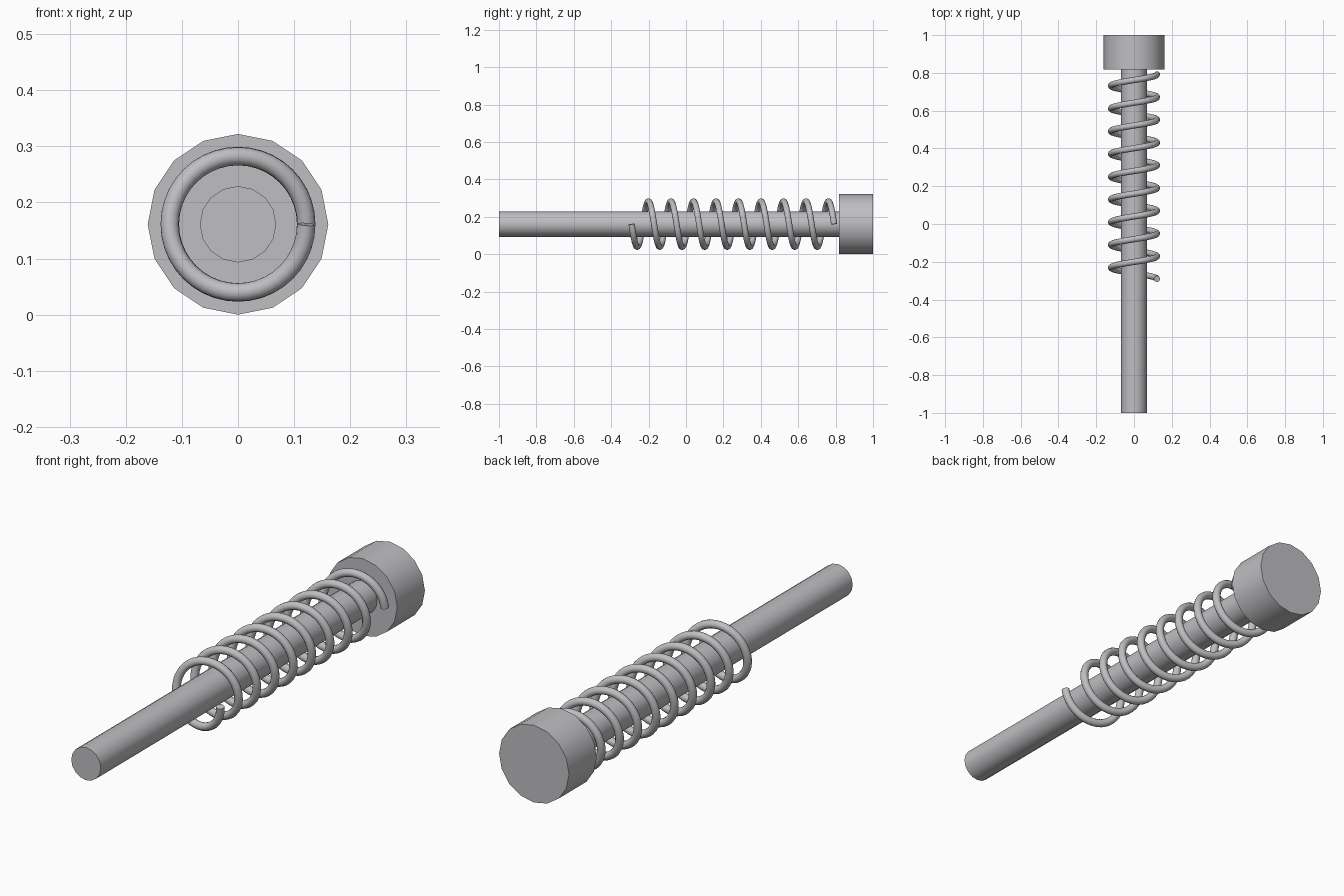
import bpy
import math

if "Cube" in bpy.data.objects:
    bpy.data.objects.remove(bpy.data.objects["Cube"])

AXIS_Z = 0.161  # height of the shared centre line

steel = bpy.data.materials.new("steel grey")
steel.diffuse_color = (0.52, 0.52, 0.54, 1)
steel.use_nodes = True
steel.node_tree.nodes["Principled BSDF"].inputs["Base Color"].default_value = steel.diffuse_color


def finish(obj, name):
    obj.name = name
    obj.data.materials.clear()
    obj.data.materials.append(steel)
    bpy.ops.object.select_all(action='DESELECT')
    obj.select_set(True)
    bpy.context.view_layer.objects.active = obj
    bpy.ops.object.shade_smooth_by_angle(angle=math.radians(35))


def round_bar(name, radius, y0, y1):
    """16-sided cylinder along y."""
    bpy.ops.mesh.primitive_cylinder_add(
        vertices=16, radius=radius, depth=y1 - y0,
        location=(0, (y0 + y1) / 2, AXIS_Z), rotation=(math.pi / 2, 0, 0))
    finish(bpy.context.object, name)


# Plunger rod and its head
round_bar("rod", 0.068, -1.0, 0.83)
round_bar("head", 0.161, 0.818, 1.0)

# Coil spring: nine turns of round wire, starting downwards from the right side
TURNS, STEPS, COIL_R, WIRE_R = 9, 40, 0.1215, 0.0165
Y0, Y1 = -0.291, 0.792
curve = bpy.data.curves.new("spring_path", 'CURVE')
curve.dimensions = '3D'
curve.bevel_depth = WIRE_R
curve.bevel_resolution = 4
curve.use_fill_caps = True
path = curve.splines.new('POLY')
count = TURNS * STEPS
path.points.add(count)
for i, p in enumerate(path.points):
    a = -2 * math.pi * i / STEPS
    p.co = (COIL_R * math.cos(a), Y0 + (Y1 - Y0) * i / count,
            AXIS_Z + COIL_R * math.sin(a), 1)
spring = bpy.data.objects.new("spring", curve)
bpy.context.collection.objects.link(spring)
bpy.ops.object.select_all(action='DESELECT')
spring.select_set(True)
bpy.context.view_layer.objects.active = spring
bpy.ops.object.convert(target='MESH')
finish(bpy.context.object, "spring")
